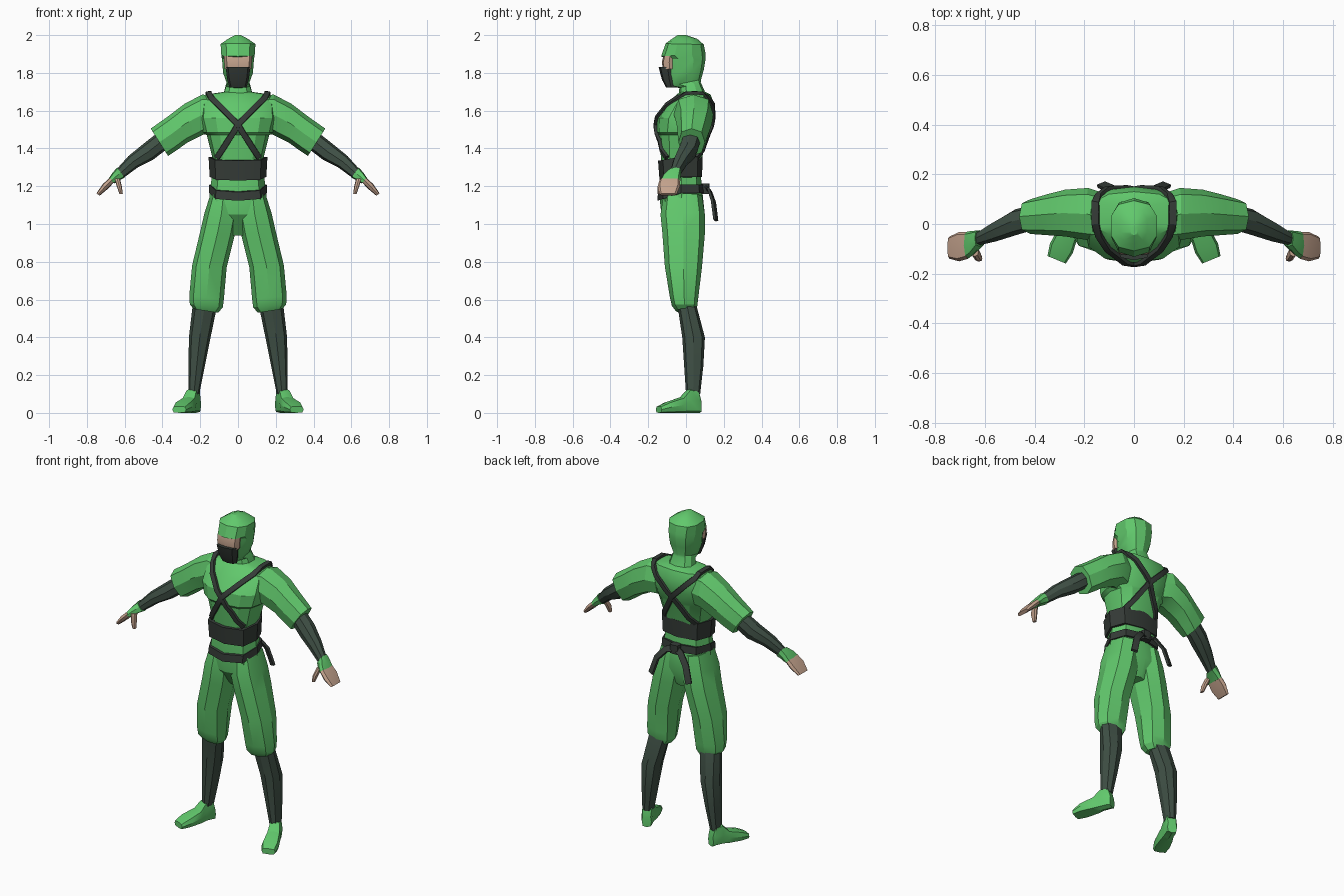
import bpy, bmesh, math
from mathutils import Vector
from mathutils.bvhtree import BVHTree

cube = bpy.data.objects.get("Cube")
if cube:
    bpy.data.objects.remove(cube, do_unlink=True)


def material(name, r, g, b):
    mat = bpy.data.materials.new(name)
    mat.use_nodes = True
    mat.diffuse_color = (r, g, b, 1)
    mat.node_tree.nodes["Principled BSDF"].inputs["Base Color"].default_value = (r, g, b, 1)
    return mat


GREEN = material("green cloth", .12, .58, .15)
WRAP = material("dark green wrap", .05, .08, .06)
STRAP = material("charcoal strap", .036, .045, .039)
SKIN = material("skin", .56, .37, .27)


def signed_power(value, power):
    return math.copysign(abs(value) ** power, value)


def loft(name, rings, mat, sides=8, power=.8, mirror=False, dip=0):
    """Skin a row of closed rings; each ring is (edge point, opposite point, half width)."""
    bm = bmesh.new()
    rows = []
    for a, b, w in rings:
        a, b, w = Vector(a), Vector(b), Vector(w)
        row = []
        for i in range(sides):
            angle = math.tau * i / sides
            c = signed_power(math.cos(angle), power)
            s = signed_power(math.sin(angle), power)
            p = (a + b) / 2 + (a - b) / 2 * c + w * s
            p.z -= dip * max(0, c)
            row.append(bm.verts.new(p))
        rows.append(row)
    for low, high in zip(rows, rows[1:]):
        for i in range(sides):
            j = (i + 1) % sides
            bm.faces.new((low[i], low[j], high[j], high[i]))
    bm.faces.new(rows[0])
    bm.faces.new(rows[-1])
    bmesh.ops.recalc_face_normals(bm, faces=bm.faces)
    mesh = bpy.data.meshes.new(name)
    bm.to_mesh(mesh)
    bm.free()
    mesh.materials.append(mat)
    obj = bpy.data.objects.new(name, mesh)
    bpy.context.collection.objects.link(obj)
    if mirror:
        mod = obj.modifiers.new("mirror", "MIRROR")
        mod.use_mirror_merge = False
    return obj


def body(*rows):
    """Midline rings: half width, front y and z, back y and z."""
    return [((0, yf, zf), (0, yb, zb), (w, 0, 0)) for w, yf, zf, yb, zb in rows]


def level(*rows):
    """Midline level rings: z, half width, front y, back y."""
    return body(*[(w, yf, z, yb, z) for z, w, yf, yb in rows])


def limb(*rows):
    """Limb rings: two x, z edge points, then front y and back y."""
    return [((xa, (yf + yb) / 2, za), (xb, (yf + yb) / 2, zb), (0, (yb - yf) / 2, 0))
            for xa, za, xb, zb, yf, yb in rows]


# Tunic and trousers
torso = loft("tunic", level(
    (1.33, .13, -.13, .08), (1.47, .165, -.145, .115), (1.485, .185, -.158, .12),
    (1.56, .205, -.155, .145), (1.635, .2, -.105, .15), (1.685, .175, -.05, .13),
    (1.7, .07, -.03, .1)), GREEN, sides=12)
loft("pelvis", level(
    (1.35, .13, -.13, .075), (1.24, .14, -.13, .08), (1.14, .152, -.14, .09),
    (1.05, .155, -.13, .1), (.94, .05, -.05, .06)), GREEN)
loft("trouser_legs", limb(
    (.01, 1.14, .145, 1.16, -.12, .085), (0, 1.04, .177, 1.06, -.135, .1),
    (.018, .94, .2, .96, -.125, .1), (.06, .77, .243, .78, -.112, .085),
    (.075, .6, .258, .62, -.085, .065), (.08, .56, .255, .575, -.075, .06),
    (.105, .53, .235, .55, -.055, .05)), GREEN, mirror=True)

# Lower legs and shoes
loft("shin_wraps", limb(
    (.11, .57, .24, .57, -.045, .055), (.145, .4, .26, .4, -.02, .1),
    (.175, .25, .262, .25, -.01, .092), (.205, .1, .262, .1, 0, .075)), WRAP, mirror=True)
toe_way = Vector((.38, -.92, 0))
ankle = Vector((.235, .04, 0))
foot_rings = []
for along, top, wide in ((-.035, .07, .028), (-.02, .125, .033), (.03, .13, .034),
                         (.07, .085, .042), (.15, .06, .05), (.2, .035, .04)):
    base = ankle + toe_way * along
    foot_rings.append((base, base + Vector((0, 0, top)), Vector((.92, .38, 0)) * wide))
loft("shoes", foot_rings, GREEN, power=.55, mirror=True)

# Arms
sleeves = loft("sleeves", limb(
    (.12, 1.68, .13, 1.47, -.07, .125), (.19, 1.685, .18, 1.475, -.065, .145),
    (.285, 1.635, .27, 1.43, -.05, .138), (.37, 1.57, .325, 1.39, -.045, .12),
    (.462, 1.505, .37, 1.36, -.04, .1), (.44, 1.47, .39, 1.39, -.02, .075)),
    GREEN, mirror=True)
loft("forearm_wraps", limb(
    (.43, 1.48, .385, 1.39, -.025, .075), (.5, 1.425, .45, 1.34, -.045, .06),
    (.58, 1.36, .53, 1.3, -.07, .012), (.638, 1.295, .605, 1.245, -.085, -.03)),
    WRAP, mirror=True)
loft("gloves", limb(
    (.64, 1.3, .6, 1.245, -.09, -.025), (.665, 1.27, .632, 1.23, -.125, -.028),
    (.685, 1.24, .655, 1.215, -.142, -.03)), GREEN, power=.65, mirror=True)
loft("fingers", limb(
    (.68, 1.245, .655, 1.222, -.14, -.032), (.715, 1.212, .69, 1.185, -.15, -.032),
    (.75, 1.162, .732, 1.15, -.14, -.05)), SKIN, power=.6, mirror=True)
loft("thumbs", limb(
    (.655, 1.24, .625, 1.24, -.13, -.09), (.642, 1.2, .615, 1.2, -.15, -.11),
    (.628, 1.16, .61, 1.16, -.15, -.125)), SKIN, mirror=True)

# Hood, eye band and face mask
loft("hood", body(
    (.08, -.04, 1.68, .105, 1.69), (.066, -.035, 1.72, .078, 1.75),
    (.06, -.09, 1.73, .08, 1.765), (.082, -.1, 1.79, .095, 1.82),
    (.088, -.105, 1.875, .103, 1.87), (.092, -.132, 1.888, .104, 1.9),
    (.096, -.108, 1.955, .094, 1.95), (.055, -.075, 1.98, .06, 1.98),
    (.015, -.045, 2, 0, 2)), GREEN, sides=10)
loft("eye_band", level(
    (1.82, .07, -.122, -.05), (1.855, .073, -.128, -.05), (1.89, .075, -.12, -.05)),
    SKIN, power=.6)
loft("face_mask", level(
    (1.722, .045, -.105, -.05), (1.765, .057, -.128, -.05), (1.832, .066, -.145, -.05)),
    STRAP, power=.65)

# Sash and belt, dipping at the front
loft("waist_sash", level(
    (1.25, .15, -.14, .085), (1.355, .156, -.148, .088)), STRAP, power=.7, dip=.02)
loft("belt", level(
    (1.165, .154, -.152, .1), (1.21, .152, -.148, .095)), STRAP, power=.75, dip=.042)


def ribbon(name, path, normals, width, thick, mirror=True):
    """Flat band following a path, its broad side facing along the normals."""
    rings = []
    for i, (p, n) in enumerate(zip(path, normals)):
        tangent = path[min(i + 1, len(path) - 1)] - path[max(i - 1, 0)]
        side = tangent.cross(n).normalized() * width / 2
        rings.append((p - side + n * thick / 2, p + side - n * thick / 2, n * thick / 2))
        # corners of a rectangle: replace the slanted axis by a plain one
        rings[-1] = (p - side, p + side, n * thick / 2)
    return loft(name, rings, STRAP, power=.3, mirror=mirror)


# Belt knot and tails
tail = [Vector(p) for p in ((0, .1, 1.19), (.05, .125, 1.178), (.1, .145, 1.12), (.13, .158, 1.02))]
ribbon("belt_tails", tail, [Vector((.3, .9, .3)).normalized()] * len(tail), .04, .016)
loft("belt_knot", level((1.16, .03, .08, .125), (1.215, .03, .08, .125)), STRAP, power=.5)

# Crossed straps laid on the tunic, front, shoulder and back
verts, polys = [], []
for part in (torso, sleeves):
    start = len(verts)
    verts += [v.co.copy() for v in part.data.vertices]
    polys += [[start + i for i in f.vertices] for f in part.data.polygons]
surface = BVHTree.FromPolygons(verts, polys)

front_way, back_way, down_way = Vector((0, 1, 0)), Vector((0, -1, 0)), Vector((0, 0, -1))
low, cross, high = Vector((-.11, 0, 1.35)), Vector((0, 0, 1.525)), Vector((.14, 0, 1.665))
climb = [low.lerp(cross, i / 4) for i in range(4)] + [cross.lerp(high, i / 4) for i in range(5)]
guides = [(p, front_way) for p in climb]
guides += [(Vector((.155, y, 0)), down_way) for y in (0, .05, .09)]
guides += [(p, back_way) for p in reversed(climb)]
path, normals = [], []
for point, way in guides:
    origin = point.copy()
    if way is down_way:
        origin.z = 3
    else:
        origin -= way
    hit, normal, index, distance = surface.ray_cast(origin, way)
    if hit:
        normal = (normal - way).normalized()
        path.append(hit + normal * .007)
        normals.append(normal)
ribbon("crossed_straps", path, normals, .032, .018)

# Soft shading with crisp edges
bpy.ops.object.select_all(action="DESELECT")
for obj in bpy.context.collection.objects:
    if obj.type == "MESH":
        obj.select_set(True)
        bpy.context.view_layer.objects.active = obj
bpy.ops.object.shade_smooth_by_angle(angle=math.radians(28))
